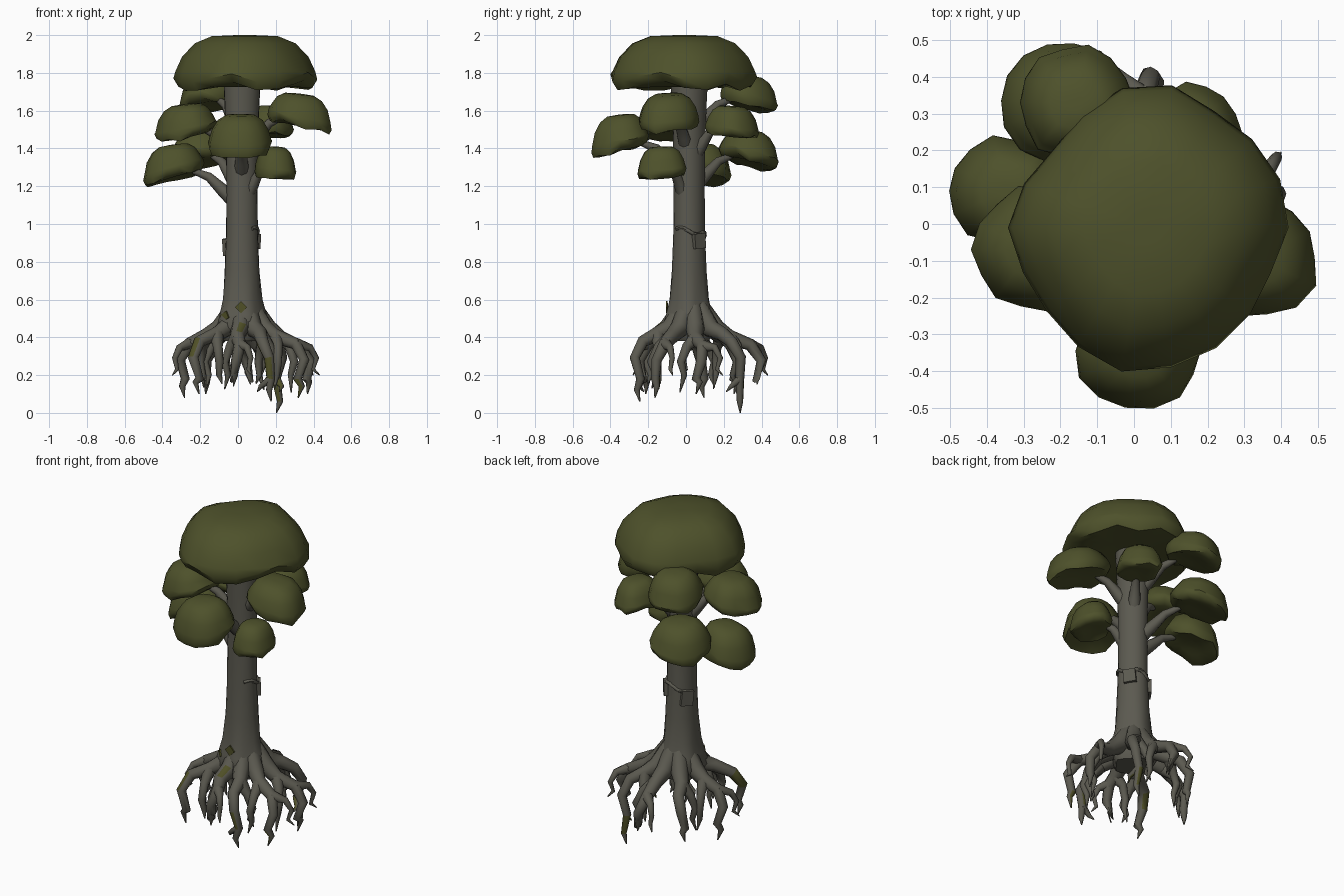
import bpy, bmesh, math, random
from mathutils import Vector

if "Cube" in bpy.data.objects:
    bpy.data.objects.remove(bpy.data.objects["Cube"])

random.seed(7)
CX, CY = 0.02, 0.015          # trunk axis


def material(name, rgb):
    m = bpy.data.materials.new(name)
    m.diffuse_color = (*rgb, 1)
    m.use_nodes = True
    m.node_tree.nodes["Principled BSDF"].inputs["Base Color"].default_value = m.diffuse_color
    return m


BARK = material("grey bark", (0.105, 0.101, 0.080))
LEAF = material("olive leaves", (0.076, 0.083, 0.024))
MOSS = material("moss", (0.080, 0.080, 0.020))


def activate(ob):
    bpy.ops.object.select_all(action='DESELECT')
    ob.select_set(True)
    bpy.context.view_layer.objects.active = ob


def rings_object(name, rings, mat, angle=50):
    """Skin a list of equal-length point rings and close both ends."""
    bm = bmesh.new()
    vs = [[bm.verts.new(p) for p in ring] for ring in rings]
    n = len(vs[0])
    for a, b in zip(vs, vs[1:]):
        for i in range(n):
            j = (i + 1) % n
            bm.faces.new((a[i], a[j], b[j], b[i]))
    for ring in (vs[0], vs[-1]):
        c = bm.verts.new(sum((v.co for v in ring), Vector()) / n)
        for i in range(n):
            bm.faces.new((ring[i], ring[(i + 1) % n], c))
    bmesh.ops.recalc_face_normals(bm, faces=bm.faces)
    me = bpy.data.meshes.new(name)
    bm.to_mesh(me)
    bm.free()
    ob = bpy.data.objects.new(name, me)
    bpy.context.collection.objects.link(ob)
    me.materials.append(mat)
    activate(ob)
    bpy.ops.object.shade_smooth_by_angle(angle=math.radians(angle))
    return ob


def tubes(name, paths, mat, res=2):
    """One mesh of tapered tubes; each path is a list of (x, y, z, radius)."""
    cu = bpy.data.curves.new(name, 'CURVE')
    cu.dimensions = '3D'
    cu.bevel_depth = 1.0
    cu.bevel_resolution = res
    cu.use_fill_caps = True
    for path in paths:
        sp = cu.splines.new('POLY')
        sp.points.add(len(path) - 1)
        for pt, (x, y, z, r) in zip(sp.points, path):
            pt.co = (x, y, z, 1)
            pt.radius = r
    cu.materials.append(mat)
    ob = bpy.data.objects.new(name, cu)
    bpy.context.collection.objects.link(ob)
    activate(ob)
    bpy.ops.object.convert(target='MESH')
    ob = bpy.context.object
    bpy.ops.object.shade_smooth_by_angle(angle=math.radians(60))
    return ob


# trunk: fluted flare at the base, slightly wider again under the crown
trunk_profile = [(0.38, 0.10), (0.45, 0.140), (0.52, 0.122), (0.60, 0.104), (0.75, 0.092),
                 (0.95, 0.084), (1.20, 0.082), (1.45, 0.085), (1.65, 0.093), (1.75, 0.098)]
rings = []
for z, r in trunk_profile:
    flute = 0.10 * max(0, (0.75 - z) / 0.35)
    ring = []
    for i in range(20):
        a = math.tau * i / 20
        rr = r * (1 + flute * math.cos(5 * a) + 0.025 * math.cos(3 * a + 1))
        ring.append((CX + rr * math.cos(a), CY + rr * math.sin(a), z))
    rings.append(ring)
rings_object("trunk", rings, BARK)

# foliage: domed caps, widest near a ragged rim, with nearly flat undersides
CAP = [(0.12, 1.0), (0.46, 0.98), (0.7, 0.85), (0.88, 0.6), (0.97, 0.34), (1.0, 0.17),
       (0.93, 0.02), (0.74, 0.05), (0.4, 0.08), (0.1, 0.1)]


def clump(name, x, y, rx, ry, z0, z1, tilt=0.0, outline=None):
    out = Vector((x, y)).normalized()
    h = z1 - z0
    wob = outline or [random.uniform(0.92, 1.05) for _ in range(14)]
    n = len(wob)
    rag = [random.uniform(-0.05, 0.16) for _ in range(n)]
    rings = []
    for k, (r, t) in enumerate(CAP):
        ring = []
        for i in range(n):
            a = math.tau * i / n
            rr = r * (wob[i] if r > 0.3 else 1)
            dx, dy = rx * rr * math.cos(a), ry * rr * math.sin(a)
            z = z0 + h * (t + (rag[i] if k in (5, 6) else 0))
            z -= (tilt if k > 3 else tilt * 0.5) * (dx * out.x + dy * out.y)
            ring.append((x + dx, y + dy, z))
        rings.append(ring)
    rings_object(name, rings, LEAF)


# crown outline: radii every 20 degrees, from +x anticlockwise
CROWN = [1.0, 1.0, 0.97, 0.95, 1.02, 1.0, 0.92, 0.86, 0.92, 0.98,
         0.93, 0.92, 0.97, 1.03, 1.0, 0.98, 0.95, 0.93]
clump("crown", 0.035, -0.01, 0.385, 0.385, 1.71, 2.0, 0.0, CROWN)
clumps = [  # x, y, rx, ry, z0, z1, tilt
    (-0.345, 0.09, 0.168, 0.15, 1.23, 1.42, 0.30),
    (-0.275, -0.07, 0.165, 0.17, 1.455, 1.635, 0.22),
    (-0.16, 0.33, 0.16, 0.16, 1.61, 1.785, 0.28),
    (0.015, -0.345, 0.175, 0.16, 1.38, 1.58, 0.22),
    (0.325, -0.09, 0.18, 0.17, 1.515, 1.69, 0.22),
    (0.20, -0.13, 0.11, 0.135, 1.24, 1.41, 0.15),
    (-0.20, 0.335, 0.17, 0.165, 1.31, 1.495, 0.28),
    (0.17, 0.24, 0.125, 0.145, 1.46, 1.625, 0.15),
]
for i, c in enumerate(clumps):
    clump(f"leaf_clump_{i + 1}", *c)

# branches: curve up from the trunk into each clump
paths = []
for x, y, rx, ry, z0, z1, t in clumps:
    d = Vector((x - CX, y - CY))
    s = z0 - 0.03
    paths.append([(CX + d.x * f, CY + d.y * f, s + dz, r) for f, dz, r in
                  ((0.10, -0.08, 0.042), (0.28, -0.02, 0.034), (0.48, 0.05, 0.024),
                   (0.7, 0.08, 0.016))])
tubes("branches", paths, BARK)

# roots: arch out of the flare, then hang down with forks
ROOTS = [(8, 0.36, 0.10), (52, 0.33, 0.0), (88, 0.37, 0.15), (128, 0.32, 0.10),
         (172, 0.34, 0.08), (222, 0.36, 0.10), (262, 0.28, 0.14), (294, 0.33, 0.06), (330, 0.37, 0.08)]
paths = []


def at(deg, r, z, rad):
    a = math.radians(deg)
    return (0.03 + r * math.cos(a), 0.03 + r * math.sin(a), z, rad)


for k, (a, R, tip) in enumerate(ROOTS):
    s = 1 if k % 2 else -1
    j = random.uniform(-0.015, 0.015)
    main = [at(a, 0.035, 0.60, 0.035), at(a, 0.075, 0.52, 0.050), at(a, 0.13, 0.445, 0.050),
            at(a + 2 * s, 0.20, 0.405 + j, 0.040), at(a - 3 * s, R * 0.84, 0.365 + j, 0.033),
            at(a, R, 0.28 + j, 0.028), at(a + 4 * s, R * 0.93, 0.18, 0.024),
            at(a + 1 * s, R * 0.97, tip + 0.06, 0.017), at(a + 4 * s, R * 0.94, tip, 0.003)]
    paths.append(main)
    # inner fork hanging down
    paths.append([main[3], at(a + 14 * s, R * 0.68, 0.35, 0.026), at(a + 20 * s, R * 0.76, 0.27, 0.022),
                  at(a + 17 * s, R * 0.70, 0.20, 0.016), at(a + 22 * s, R * 0.72, 0.13 + 2 * j, 0.003)])
    # outer fork on every second root, a low rootlet on some others
    if k % 2 == 0:
        paths.append([main[4], at(a - 12 * s, R, 0.345, 0.020), at(a - 15 * s, R * 1.08, 0.29, 0.015),
                      at(a - 13 * s, R * 1.04, 0.23, 0.011), at(a - 16 * s, R * 1.12, 0.20, 0.003)])
    elif k % 3 == 1:
        paths.append([main[6], at(a - 6 * s, R * 0.88, 0.14, 0.013), at(a - 8 * s, R * 0.80, 0.10 + j, 0.003)])
roots = tubes("roots", paths, BARK)
roots.data.materials.append(MOSS)
# mossy stretches on the sides of the roots
for (deg, r, z, reach) in ((52, 0.31, 0.11, 0.08), (294, 0.32, 0.26, 0.08), (222, 0.33, 0.32, 0.05),
                           (266, 0.16, 0.44, 0.04), (330, 0.36, 0.15, 0.05)):
    c = Vector(at(deg, r, z, 0)[:3])
    for p in roots.data.polygons:
        if (p.center - c).length < reach and p.normal.x < 0.4:
            p.material_index = 1


# plates lying against the trunk: bark scales and moss patches
def plate(name, deg, r, z, w, h, t, mat, roll=0):
    a = math.radians(deg)
    bpy.ops.mesh.primitive_cube_add(size=1, location=(CX + r * math.cos(a), CY + r * math.sin(a), z))
    ob = bpy.context.object
    ob.name = name
    ob.scale = (t, w, h)
    ob.rotation_euler = (math.radians(roll), 0, a)
    ob.data.materials.append(mat)


plate("bark_scale_right", 38, 0.088, 0.91, 0.07, 0.08, 0.025, BARK, 5)
plate("bark_scale_left", 145, 0.088, 0.88, 0.07, 0.09, 0.025, BARK, -6)
plate("moss_patch_front", 268, 0.116, 0.56, 0.045, 0.045, 0.008, MOSS, 45)
plate("moss_patch_left", 225, 0.128, 0.51, 0.05, 0.04, 0.008, MOSS, 30)

# thin vine wrapping round the trunk
vine = []
for i in range(13):
    a = math.radians(-50 + i * 16)
    vine.append((CX + 0.085 * math.cos(a), CY + 0.085 * math.sin(a),
                 0.975 - 0.004 * i + 0.012 * math.sin(i), 0.011))
tubes("vine", [vine], BARK, 1)
